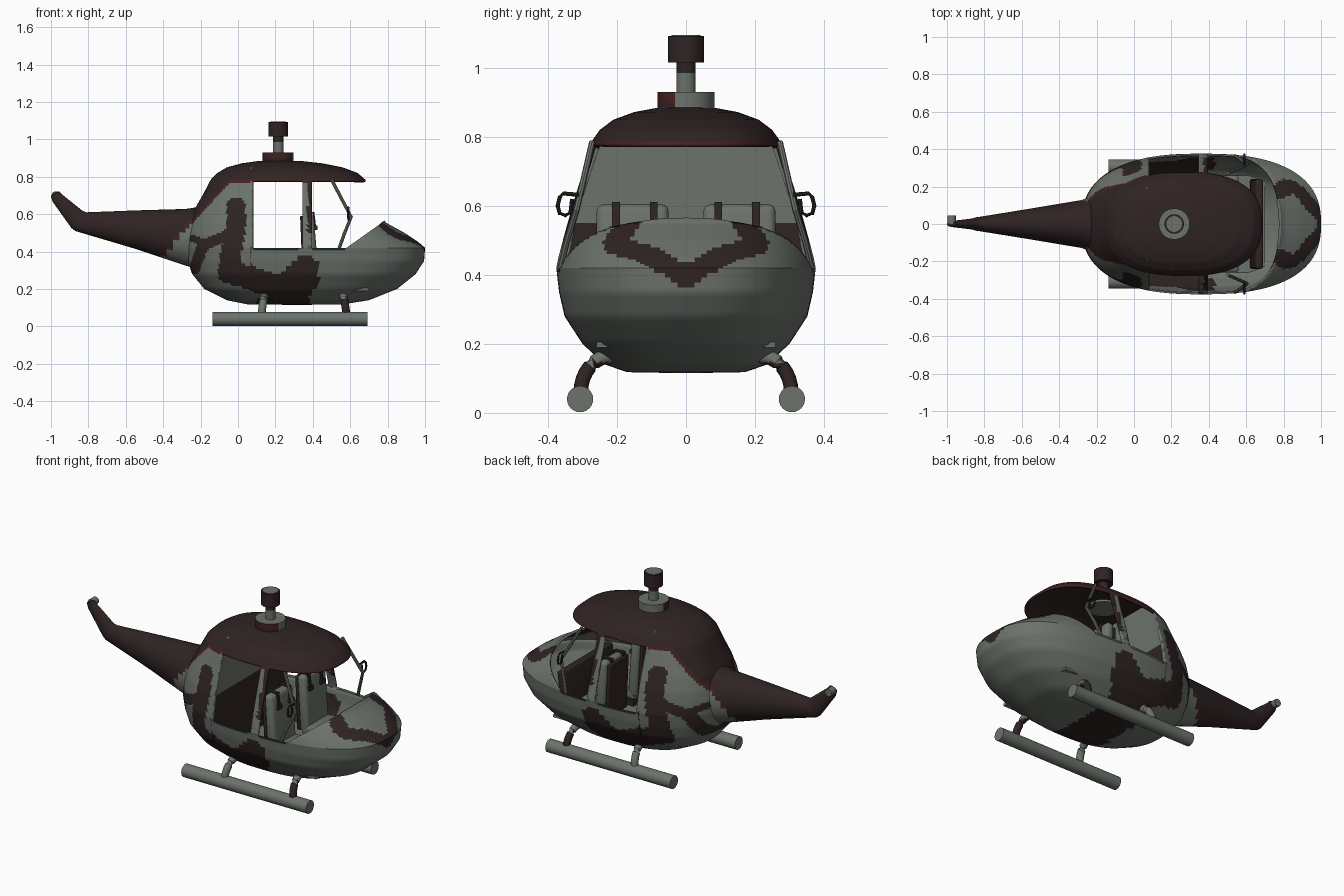
import bpy, bmesh, math
from mathutils import Vector

if "Cube" in bpy.data.objects:
    bpy.data.objects.remove(bpy.data.objects["Cube"])

def mat(name, c):
    m = bpy.data.materials.new(name)
    m.diffuse_color = (*c, 1)
    m.use_nodes = True
    m.node_tree.nodes["Principled BSDF"].inputs["Base Color"].default_value = m.diffuse_color
    return m
MATS = [mat("grey_green", (.15, .17, .148)), mat("dark_brown", (.029, .017, .017)),
        mat("dark_red", (.06, .016, .014))]
GREY, BROWN, RED = 0, 1, 2

def seg(p, a, b):
    p, a, b = Vector(p), Vector(a), Vector(b)
    t = max(0, min(1, (p - a).dot(b - a) / max((b - a).length_squared, 1e-9)))
    return (p - a - (b - a) * t).length

# camouflage strokes: start, end, radius
SIDE = [((-.01, .64), (-.01, .50), .05), ((-.02, .50), (-.05, .31), .055), ((-.05, .29), (.10, .25), .06),
        ((-.03, .50), (-.17, .44), .03), ((-.17, .44), (-.24, .47), .02), ((-.19, .43), (-.23, .31), .03),
        ((.10, .24), (.34, .20), .06), ((.36, .25), (.36, .31), .07), ((.27, .28), (.32, .33), .03),
        ((.15, .12), (.33, .13), .05)]
NOSE = [((0, .395), (.12, .462), .03), ((.12, .462), (.21, .485), .028), ((.21, .49), (.17, .545), .03)]

def camo(p):
    x, y, z = p
    d = z - min(.765, .40 + 1.1 * (x + .38))
    if d > 0:
        return BROWN if d > .02 else RED
    if x > .6:
        return BROWN if any(seg((abs(y), z), a, b) < r for a, b, r in NOSE) else GREY
    if z > .5 and .372 < x < .42:
        return BROWN
    return BROWN if any(seg((x, z), a, b) < r for a, b, r in SIDE) else GREY

def finish(bm, name, rule=GREY, angle=40):
    bmesh.ops.recalc_face_normals(bm, faces=bm.faces)
    for f in bm.faces:
        f.material_index = rule(f.calc_center_median()) if callable(rule) else rule
    me = bpy.data.meshes.new(name)
    bm.to_mesh(me)
    bm.free()
    for m in MATS:
        me.materials.append(m)
    ob = bpy.data.objects.new(name, me)
    bpy.context.collection.objects.link(ob)
    bpy.ops.object.select_all(action='DESELECT')
    ob.select_set(True)
    bpy.context.view_layer.objects.active = ob
    bpy.ops.object.shade_smooth_by_angle(angle=math.radians(angle))
    return ob

def loft(rings, closed=True):
    bm = bmesh.new()
    vs = [[bm.verts.new(p) for p in r] for r in rings]
    n = len(vs[0])
    for a, b in zip(vs, vs[1:]):
        for i in range(n):
            bm.faces.new((a[i], a[(i + 1) % n], b[(i + 1) % n], b[i]))
    if closed:
        bm.faces.new(vs[0])
        bm.faces.new(vs[-1])
    return bm

def tube(name, pts, r, rule=GREY, n=16, angle=40):
    pts = [Vector(p) for p in pts]
    rings = []
    for i, p in enumerate(pts):
        t = (pts[min(i + 1, len(pts) - 1)] - pts[max(i - 1, 0)]).normalized()
        u = t.cross(Vector((0, 1, 0) if abs(t.y) < .7 else (1, 0, 0))).normalized()
        v = t.cross(u)
        rings.append([p + r * (u * math.cos(k * math.tau / n) + v * math.sin(k * math.tau / n)) for k in range(n)])
    return finish(loft(rings), name, rule, angle)

def slab(name, corners, y0, y1, rule=GREY, bev=0):
    """x-z outline extruded from y0 to y1"""
    bm = loft([[(x, y, z) for x, z in corners] for y in (y0, y1)])
    if bev:
        bmesh.ops.bevel(bm, geom=bm.edges[:], offset=bev, segments=3, affect='EDGES', profile=.5)
    return finish(bm, name, rule)

# fuselage: horizontal slices (z, rear x, front x, half width)
KEYS = [(.115, .30, .34, .005), (.118, .05, .56, .17), (.14, -.06, .70, .235), (.20, -.18, .85, .30),
        (.28, -.245, .95, .352), (.35, -.27, .995, .368), (.42, -.28, 1.0, .376), (.45, -.28, .965, .37),
        (.50, -.275, .89, .357), (.555, -.26, .79, .343), (.63, -.23, .755, .322), (.70, -.19, .715, .30),
        (.785, -.145, .68, .275), (.82, -.11, .64, .25), (.85, -.06, .56, .21), (.872, .02, .45, .15),
        (.883, .10, .35, .09), (.887, .20, .23, .005)]
N, rings = 180, []
for a, b in zip(KEYS, KEYS[1:]):
    for s in range(5):
        z, r, f, w = (p + (q - p) * s / 5 for p, q in zip(a, b))
        ring = []
        for k in range(N):
            c, s2 = math.cos(k * math.tau / N), math.sin(k * math.tau / N)
            e = 2 / 2.5
            ring.append(((r + f) / 2 + (f - r) / 2 * math.copysign(abs(c) ** e, c),
                         w * math.copysign(abs(s2) ** e, s2), z))
        rings.append(ring)
bm = loft(rings)
HOOD = Vector((-.135, 0, .19))
for co, no in [((0, 0, .42), (0, 0, 1)), ((0, 0, .775), (0, 0, 1)), ((.08, 0, 0), (1, 0, 0)),
               ((.345, 0, 0), (1, 0, 0)), ((.395, 0, 0), (1, 0, 0)), ((.58, 0, .42), HOOD)]:
    bmesh.ops.bisect_plane(bm, geom=bm.verts[:] + bm.edges[:] + bm.faces[:], plane_co=co, plane_no=no)
def opening(f):
    c = f.calc_center_median()
    return (.42 < c.z < .775 and c.x > .08 and not .345 < c.x < .395
            and (c - Vector((.58, 0, .42))).dot(HOOD) > 0)
bmesh.ops.delete(bm, geom=[f for f in bm.faces if opening(f)], context='FACES')
hull = finish(bm, "fuselage", camo)
m = hull.modifiers.new("thickness", 'SOLIDIFY')
m.thickness, m.offset = .012, -1

# tail boom and fin: top point, bottom point, half width
TAIL = [((-.10, .67), (-.10, .27), .19), ((-.20, .64), (-.20, .305), .16), ((-.28, .628), (-.28, .325), .128),
        ((-.55, .62), (-.55, .415), .083), ((-.81, .61), (-.87, .51), .036), ((-.83, .617), (-.89, .525), .03),
        ((-.94, .705), (-.99, .665), .017), ((-.955, .722), (-1.0, .695), .015), ((-.97, .72), (-.998, .702), .008)]
rings = []
for i, (a, b) in enumerate(zip(TAIL, TAIL[1:])):
    for s in range(8 + (i == len(TAIL) - 2)):
        t = s / 8
        tp, bt = Vector(a[0]).lerp(Vector(b[0]), t), Vector(a[1]).lerp(Vector(b[1]), t)
        w, c, h = a[2] + (b[2] - a[2]) * t, (tp + bt) / 2, (tp - bt) / 2
        rings.append([(c.x + h.x * math.cos(k * math.tau / 40), w * math.sin(k * math.tau / 40),
                       c.y + h.y * math.cos(k * math.tau / 40)) for k in range(40)])
finish(loft(rings), "tail_boom", camo)
tube("tail_hub", [(-.975, 0, .70), (-.975, .045, .70)], .022)

# rotor mast
X = .215
tube("mast_base", [(X, 0, .86), (X, 0, .90), (X, 0, .93)], .083,
     lambda c: (RED if c.z > .9 else BROWN) if c.y + .4 * (c.x - X) < -.005 else GREY, 48)
tube("mast", [(X, 0, .92), (X, 0, .985), (X, 0, 1.02)], .028, lambda c: BROWN if c.z > .985 else GREY, 32)
tube("rotor_head", [(X, 0, 1.015), (X, 0, 1.085), (X, 0, 1.093)], .052, BROWN, 32)
tube("rotor_cap", [(X, 0, 1.09), (X, 0, 1.095)], .042, GREY, 32)

# cabin back wall and floor, instrument panel
half = [(.2, .15), (.335, .28), (.355, .42), (.262, .775), (.19, .85)]
outline = half + [(-y, z) for y, z in reversed(half)]
bm = loft([[(x, y, z) for y, z in outline] for x in (.066, .08)])
bmesh.ops.bisect_plane(bm, geom=bm.verts[:] + bm.edges[:] + bm.faces[:], plane_co=(0, 0, .55), plane_no=(0, 0, 1))
finish(bm, "cabin_wall", lambda c: BROWN if c.z < .55 else GREY)
slab("cabin_floor", [(.07, .19), (.70, .19), (.70, .205), (.07, .205)], -.26, .26)
slab("instrument_panel", [(.62, .2), (.66, .2), (.69, .46), (.65, .46)], -.24, .24, BROWN, .01)

for s, side in ((-1, "right"), (1, "left")):
    # skid and legs
    tube(side + "_skid", [(-.135, s * .307, .04), (.692, s * .307, .04)], .038, GREY, 24)
    for x, dx, name, low in ((.145, -.02, "rear", GREY), (.56, .02, "front", BROWN)):
        pts = []
        for k in range(9):
            a = k / 8 * math.pi / 2
            pts.append((x + dx * k / 8, s * (.215 + .09 * math.sin(a)), .06 + .105 * math.cos(a)))
        tube(f"{side}_{name}_leg", pts, .021, lambda c, low=low: low if c.z < .145 else GREY)
    # windscreen pillar and mirror loop
    tube(side + "_screen_pillar", [(.50, s * .272, .785), (.555, s * .296, .68), (.605, s * .318, .585),
                                   (.57, s * .345, .50), (.54, s * .365, .415)], .009, GREY, 8)
    tube(side + "_mirror_loop", [(.59, s * .31, .632), (.59, s * .355, .636), (.59, s * .366, .625),
                                 (.59, s * .372, .60), (.59, s * .366, .578), (.59, s * .35, .572),
                                 (.59, s * .335, .58), (.59, s * .33, .62)], .006, BROWN, 8)
    # seat with straps
    c = s * .155
    slab(side + "_seat_back", [(.37, .27), (.43, .27), (.405, .605), (.35, .605)], c - .105, c + .105, GREY, .022)
    slab(side + "_seat_rear_panel", [(.345, .27), (.368, .27), (.35, .59), (.332, .59)], c - .09, c + .09, BROWN, .005)
    slab(side + "_seat_cushion", [(.38, .25), (.56, .26), (.56, .33), (.38, .31)], c - .105, c + .105, GREY, .02)
    slab(side + "_seat_base", [(.40, .2), (.53, .2), (.53, .26), (.40, .26)], c - .08, c + .08, BROWN)
    for y in (s * .093, s * .203):
        slab(side + "_strap", [(.345, .59), (.345, .611), (.408, .611), (.418, .53), (.41, .53), (.40, .603)],
             y - .011, y + .011, BROWN)
        slab(side + "_buckle", [(.408, .515), (.425, .515), (.425, .54), (.408, .54)], y - .019, y + .019, BROWN)
